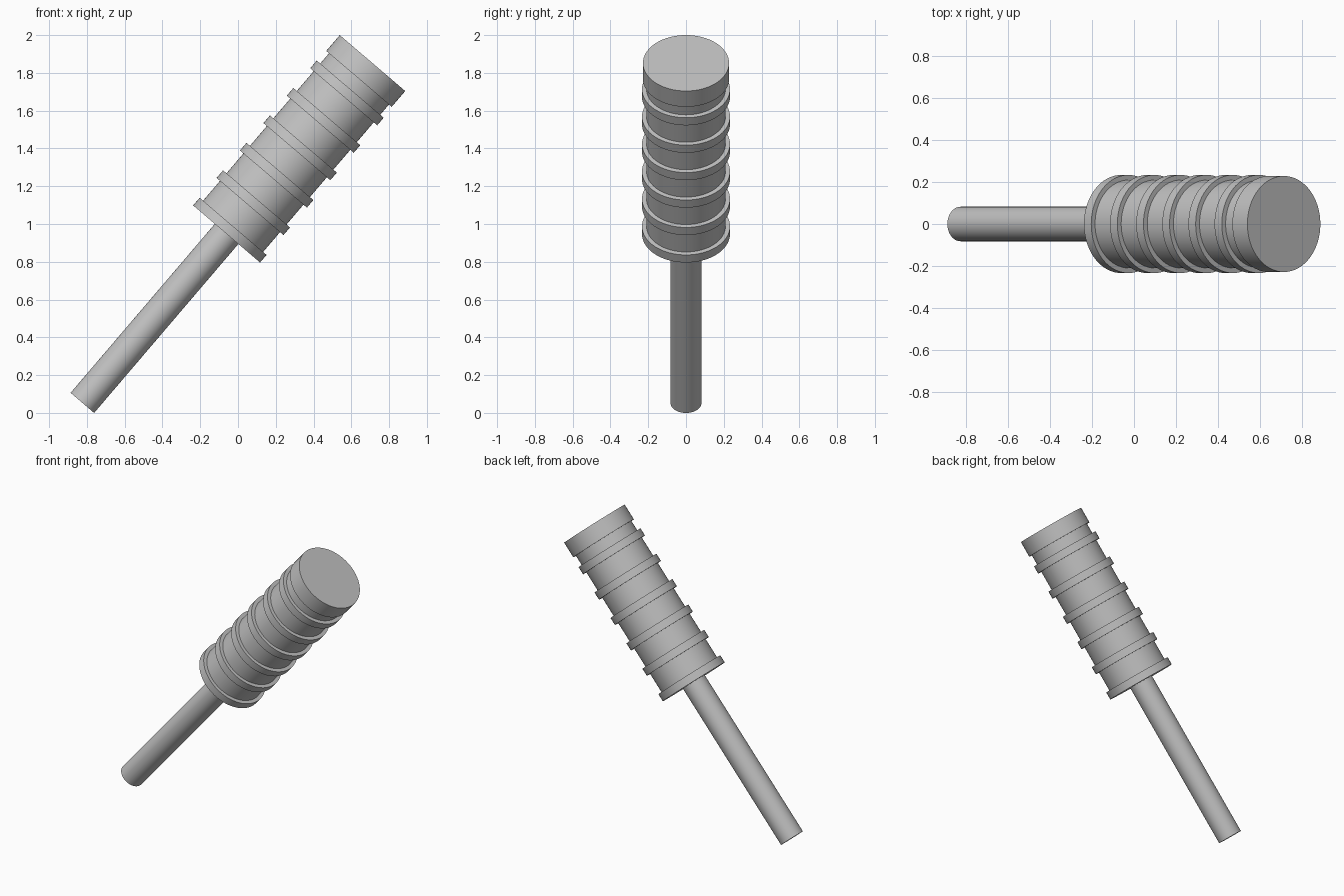
import bpy
import math
from mathutils import Vector

cube = bpy.data.objects.get("Cube")
if cube:
    bpy.data.objects.remove(cube, do_unlink=True)

grey = bpy.data.materials.new("plain grey")
grey.use_nodes = True
colour = (0.53, 0.53, 0.53, 1)
grey.diffuse_color = colour
grey.node_tree.nodes["Principled BSDF"].inputs["Base Color"].default_value = colour

# Tilted centre line, from the handle's foot to the head's end
FOOT = Vector((-0.824, 0, 0.053))
TIP = Vector((0.712, 0, 1.852))
AXIS = (TIP - FOOT).normalized()
LENGTH = (TIP - FOOT).length
TILT = AXIS.to_track_quat('Z', 'Y').to_euler()


def rod(name, start, end, radius):
    """Cylinder between two distances along the centre line."""
    bpy.ops.mesh.primitive_cylinder_add(
        vertices=64, radius=radius, depth=end - start,
        location=FOOT + AXIS * (start + end) / 2, rotation=TILT)
    obj = bpy.context.object
    obj.name = name
    obj.data.materials.append(grey)
    bpy.ops.object.shade_smooth_by_angle(angle=math.radians(30))
    return obj


HEAD = 1.176
RIB_SPACING = 0.191
RIB_WIDTH = 0.053

# Slim handle, running a little way into the head
rod("handle", 0, HEAD + 0.03, 0.082)

# Head core
rod("head_core", HEAD + 0.005, LENGTH - 0.05, 0.209)

# Evenly spaced raised ribs, the first one flush with the head's lower end
for i in range(6):
    start = HEAD + i * RIB_SPACING
    rod(f"head_rib_{i + 1}", start, start + RIB_WIDTH, 0.233)

# Wide end cap
rod("end_cap", LENGTH - 0.11, LENGTH, 0.228)
